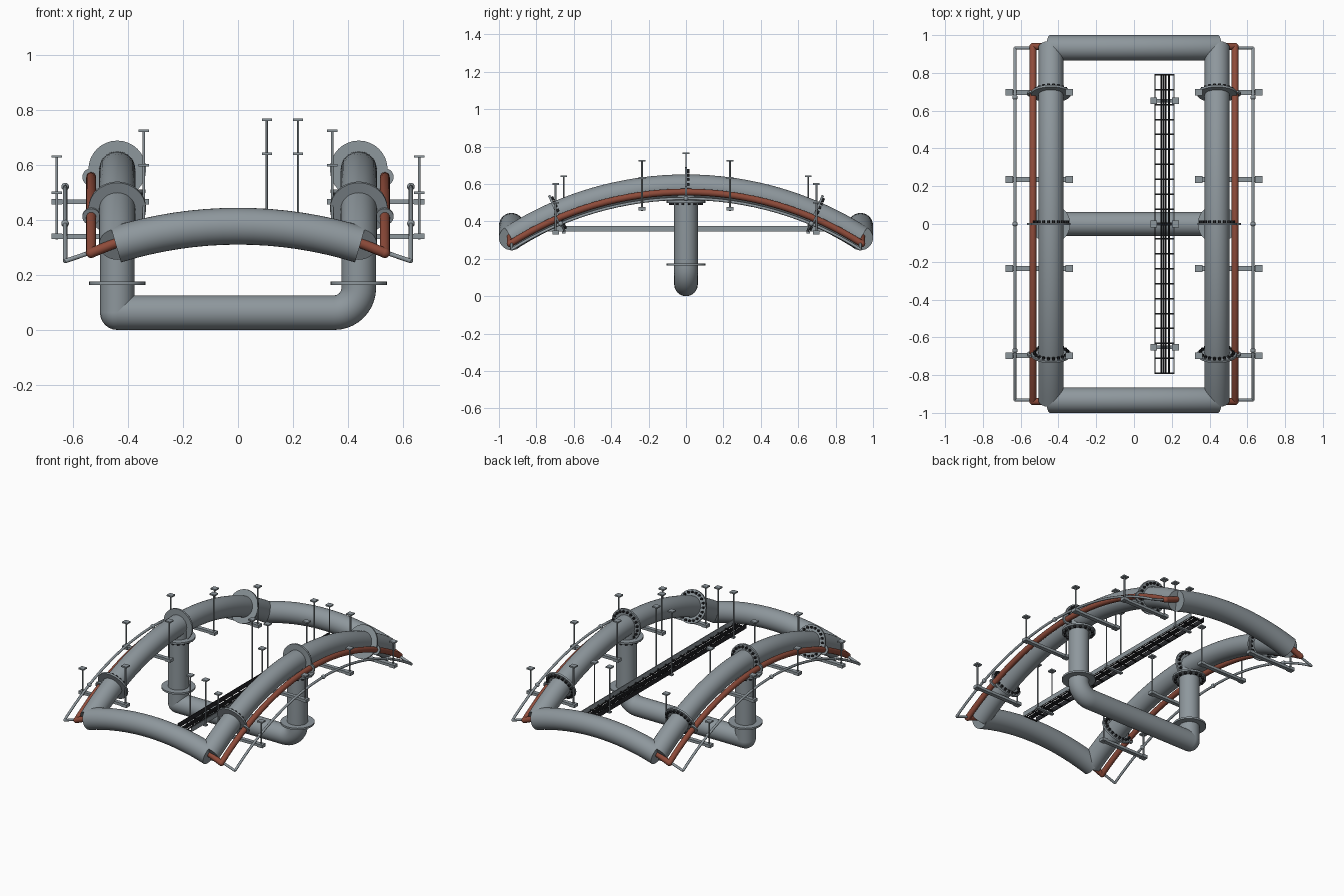
import bpy, bmesh, math
from mathutils import Vector, Matrix

if "Cube" in bpy.data.objects:
    bpy.data.objects.remove(bpy.data.objects["Cube"])

def material(name, col):
    m = bpy.data.materials.new(name)
    m.diffuse_color = (*col, 1)
    m.use_nodes = True
    m.node_tree.nodes["Principled BSDF"].inputs["Base Color"].default_value = m.diffuse_color
    return m

STEEL = material("grey steel", (0.27, 0.31, 0.335))
RED = material("red oxide", (0.27, 0.07, 0.042))
DARK = material("black", (0.018, 0.019, 0.022))

def finish(name, bm, mat):
    bmesh.ops.recalc_face_normals(bm, faces=bm.faces)
    me = bpy.data.meshes.new(name)
    bm.to_mesh(me)
    bm.free()
    me.materials.append(mat)
    ob = bpy.data.objects.new(name, me)
    bpy.context.collection.objects.link(ob)
    return ob

def tubes(name, paths, r, mat, sides=24):
    """Sweep a circle along each path, with flat sharp-edged end caps."""
    bm = bmesh.new()
    for path in paths:
        pts = [Vector(p) for p in path]
        rings = []
        for i, p in enumerate(pts):
            t = (pts[min(i + 1, len(pts) - 1)] - pts[max(i - 1, 0)]).normalized()
            if i == 0:
                ref = Vector((1, 0, 0)) if abs(t.x) < 0.8 else Vector((0, 1, 0))
            u = (ref - t * ref.dot(t)).normalized()
            v = t.cross(u)
            ref = u
            # widen the section at sharp corners so the mitre keeps its radius
            k, axis = 1, None
            if 0 < i < len(pts) - 1:
                a, b = (p - pts[i - 1]).normalized(), (pts[i + 1] - p).normalized()
                k = 1 / max(0.5, a.dot(t))
                axis = (b - a).normalized() if (b - a).length > 1e-4 else None
            ring = []
            for j in range(sides):
                w = 2 * math.pi * j / sides
                d = (u * math.cos(w) + v * math.sin(w)) * r
                if axis:
                    d += axis * d.dot(axis) * (k - 1)
                ring.append(bm.verts.new(p + d))
            rings.append(ring)
        for a, b in zip(rings, rings[1:]):
            for j in range(sides):
                f = bm.faces.new((a[j], a[(j + 1) % sides], b[(j + 1) % sides], b[j]))
                f.smooth = True
        for ring in (rings[0], rings[-1]):
            for e in bm.faces.new(ring).edges:
                e.smooth = False
    return finish(name, bm, mat)

def boxes(name, items, mat):
    """Each item is (centre, size)."""
    bm = bmesh.new()
    for c, s in items:
        bmesh.ops.create_cube(bm, size=1, matrix=Matrix.Translation(c) @ Matrix.Diagonal((*s, 1)))
    return finish(name, bm, mat)

def balls(name, centres, r, mat):
    bm = bmesh.new()
    for c in centres:
        bmesh.ops.create_uvsphere(bm, u_segments=20, v_segments=12, radius=r,
                                  matrix=Matrix.Translation(c))
    for f in bm.faces:
        f.smooth = True
    return finish(name, bm, mat)

def flange(name, c, axis, r, thick, bolts=0):
    """Flat disc across a pipe, with a bolt circle on the side the axis points to."""
    c, axis = Vector(c), Vector(axis).normalized()
    tubes(name, [[c - axis * thick / 2, c + axis * thick / 2]], r, STEEL, 32)
    if bolts:
        u = Vector((1, 0, 0))
        v = axis.cross(u)
        ps = [c + (u * math.cos(w) + v * math.sin(w)) * r * 0.84
              for w in (2 * math.pi * (i + .5) / bolts for i in range(bolts))]
        tubes(name + "_bolts", [[p, p + axis * (thick / 2 + 0.012)] for p in ps], 0.008, DARK, 6)

ARC = 1.737
def arch(y, top):
    return top - ARC + math.sqrt(ARC * ARC - y * y)

def arch_path(x, top, half, n=32):
    a = math.asin(half / ARC)
    return [(x, ARC * math.sin(w), top - ARC + ARC * math.cos(w))
            for w in (a * (2 * i / n - 1) for i in range(n + 1))]

PX, PR = 0.44, 0.066

# Arched cross pipes at both ends
CR = 1.5
for side, y in (("front", -0.933), ("back", 0.933)):
    a = math.asin(0.445 / CR)
    tubes(side + "_cross_pipe",
          [[(CR * math.sin(w), y, 0.378 - CR + CR * math.cos(w))
            for w in (a * (i / 8 - 1) for i in range(17))]], 0.067, STEEL, 32)

# Low U-shaped pipe: square joint on the left, swept bend on the right
B, UR = 0.09, 0.063
bend = [(PX - B + B * math.sin(w), 0, UR + B - B * math.cos(w))
        for w in (math.pi / 2 * i / 10 for i in range(11))]
tubes("low_cross_pipe", [[(-PX, 0, UR)] + bend + [(PX, 0, 0.56)]], UR, STEEL, 32)
tubes("left_drop_pipe", [[(-PX, 0, UR), (-PX, 0, 0.56)]], UR, STEEL, 32)
balls("left_drop_joint", [(-PX, 0, UR)], UR, STEEL)

for side, s in (("left", -1), ("right", 1)):
    # Main arched pipe and its flanges
    tubes(side + "_main_pipe", [arch_path(s * PX, 0.585, 0.935)], PR, STEEL, 32)
    for y in (-0.69, 0, 0.69):
        tangent = (0, math.sqrt(ARC * ARC - y * y), -y)
        flange(side + "_main_flange", (s * PX, y, arch(y, 0.585)), tangent, 0.105, 0.012, 20)
        flange(side + "_red_collar", (s * 0.535, y, arch(y, 0.557)), tangent, 0.032, 0.01)
    flange(side + "_upper_drop_flange", (s * PX, 0, 0.505), (0, 0, -1), 0.103, 0.012, 16)
    flange(side + "_lower_drop_flange", (s * PX, 0, 0.17), (0, 0, -1), 0.103, 0.012)

    # Red pipe with short returns to the frame corners
    red = arch_path(s * 0.535, 0.557, 0.94)
    tubes(side + "_red_pipe", [red], 0.018, RED, 16)
    tubes(side + "_red_return", [[(s * 0.42, p[1], 0.327), p] for p in (red[0], red[-1])],
          0.018, RED, 16)
    balls(side + "_red_elbow", [red[0], red[-1]], 0.0185, RED)

    # Thin outer pipe with end links and couplings
    thin = arch_path(s * 0.63, 0.522, 0.932)
    tubes(side + "_thin_pipe", [thin], 0.008, STEEL, 12)
    tubes(side + "_thin_link", [[(s * 0.53, p[1], 0.285), p] for p in (thin[0], thin[-1])],
          0.008, STEEL, 12)
    balls(side + "_thin_coupling",
          [(s * 0.63, y, arch(y, 0.522)) for y in (-0.67, 0, 0.67)], 0.014, STEEL)

    # Trapeze hangers: bar below the pipes, two rods, end plates
    bars, plates, rods = [], [], []
    for y, z, outer, inner in ((0.235, 0.467, 0.632, 0.725), (0.697, 0.341, 0.5, 0.6)):
        for yy in (-y, y):
            bars.append(((s * 0.503, yy, z), (0.35, 0.026, 0.018)))
            for x, top in ((0.66, outer), (0.343, inner)):
                rods.append([(s * x, yy, z - 0.012), (s * x, yy, top)])
                plates.append(((s * x, yy, top), (0.038, 0.036, 0.009)))
                plates.append(((s * x, yy, z), (0.038, 0.036, 0.02)))
    boxes(side + "_hanger_bars", bars, STEEL)
    boxes(side + "_hanger_plates", plates, STEEL)
    tubes(side + "_hanger_rods", rods, 0.005, STEEL, 8)

# Cable tray: rails, rungs, cables
boxes("tray_outer_rail", [((0.211, 0, 0.36), (0.005, 1.59, 0.03))], STEEL)
boxes("tray_inner_rail", [((0.112, 0, 0.36), (0.005, 1.59, 0.03))], DARK)
boxes("tray_rungs", [((0.161, -0.79 + 1.58 * i / 20, 0.349), (0.1, 0.008, 0.007))
                     for i in range(21)], DARK)
tubes("tray_cables", [[(x, -0.79, 0.358), (x, 0.79, 0.358)]
                      for x in (0.144, 0.156, 0.168, 0.185)], 0.0045, DARK, 8)

# Tray hangers
plates, rods, bars = [], [], []
for y, top in ((-0.653, 0.642), (0, 0.765), (0.653, 0.642)):
    bars.append(((0.162, y, 0.34), (0.13, 0.02, 0.01)))
    for x in (0.105, 0.219):
        rods.append([(x, y, 0.335), (x, y, top)])
        plates.append(((x, y, top), (0.036, 0.036, 0.009)))
boxes("tray_hanger_bars", bars, STEEL)
boxes("tray_hanger_plates", plates, STEEL)
tubes("tray_hanger_rods", rods, 0.004, STEEL, 8)
